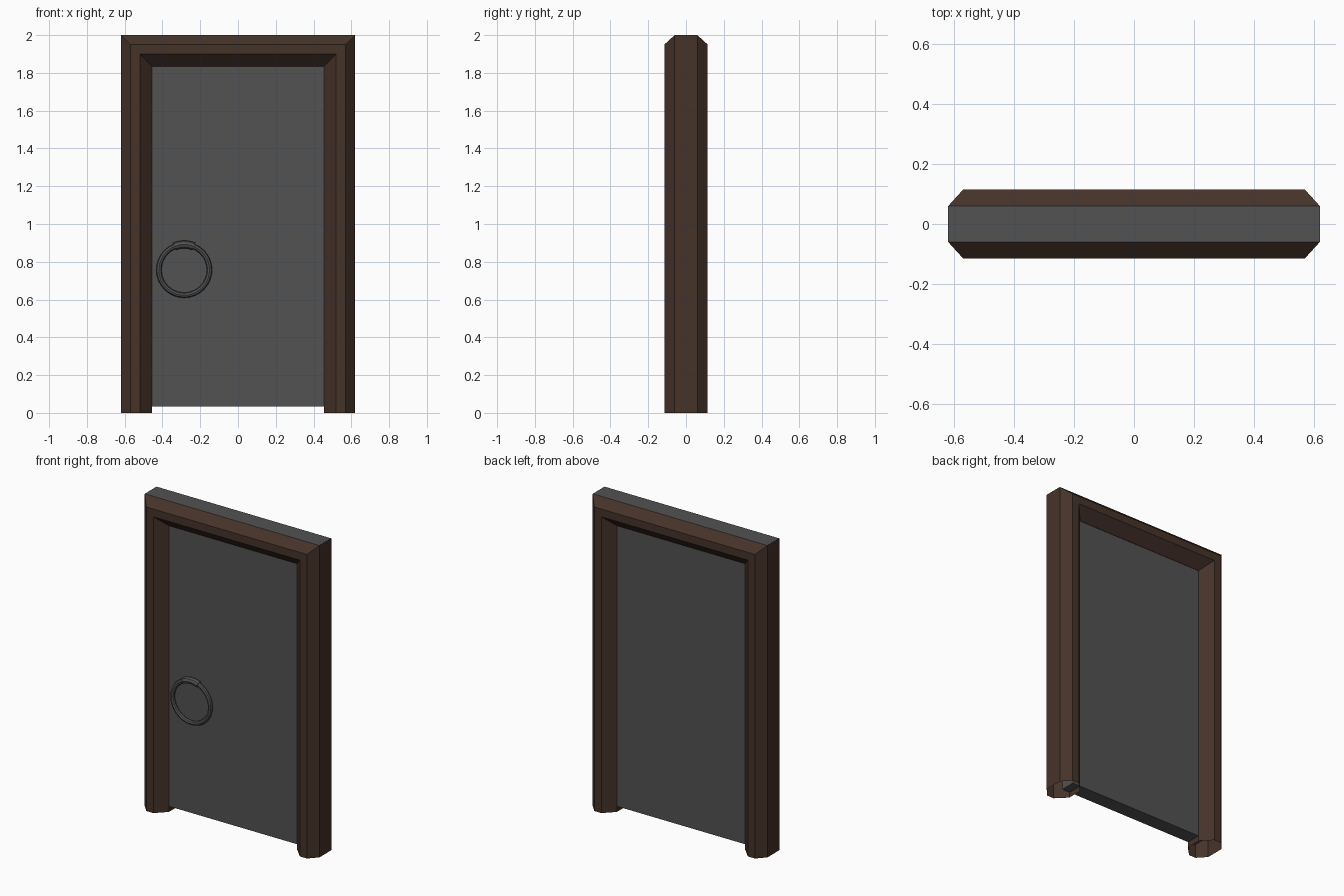
import bpy, bmesh
from math import cos, sin, pi, radians

if "Cube" in bpy.data.objects:
    bpy.data.objects.remove(bpy.data.objects["Cube"])


def material(name, color):
    m = bpy.data.materials.new(name)
    m.diffuse_color = (*color, 1)
    m.use_nodes = True
    m.node_tree.nodes["Principled BSDF"].inputs["Base Color"].default_value = m.diffuse_color
    return m


brown = material("brown_wood", (0.06, 0.033, 0.022))
grey = material("dark_grey", (0.085, 0.085, 0.085))


def sweep(name, rings, mats, loop=False, caps=False):
    """Skin a series of closed cross-sections."""
    bm = bmesh.new()
    vs = [[bm.verts.new(p) for p in r] for r in rings]
    n, k = len(vs), len(vs[0])
    for i in range(n if loop else n - 1):
        a, b = vs[i], vs[(i + 1) % n]
        for j in range(k):
            bm.faces.new((a[j], a[(j + 1) % k], b[(j + 1) % k], b[j]))
    if caps:
        bm.faces.new(vs[0])
        bm.faces.new(vs[-1])
    bmesh.ops.recalc_face_normals(bm, faces=bm.faces)
    me = bpy.data.meshes.new(name)
    bm.to_mesh(me)
    bm.free()
    for m in mats:
        me.materials.append(m)
    ob = bpy.data.objects.new(name, me)
    bpy.context.collection.objects.link(ob)
    return ob


# Door frame: chamfered section mitred around the opening, open at the feet
half = [(0, -0.06), (0.05, -0.115), (0.10, -0.115), (0.165, -0.05)]
section = half + [(t, -y) for t, y in reversed(half)]
frame = sweep("door_frame", [
    [(s * (0.62 - t), y, (2 - t) if top else 0) for t, y in section]
    for s, top in ((-1, 0), (-1, 1), (1, 1), (1, 0))], [brown, grey])
# Grey strip along the very top
for f in frame.data.polygons:
    if f.center.z > 1.99:
        f.material_index = 1

# Door slab, tucked into the hollow frame
x0, y0 = 0.51, 0.048
sweep("door_panel", [[(-x0, -y0, z), (x0, -y0, z), (x0, y0, z), (-x0, y0, z)]
                     for z in (0.035, 1.88)], [grey], caps=True)


# Pull ring and the sleeve holding it
def ring_section(angle, major, minor, sides=8):
    out = []
    for j in range(sides):
        b = 2 * pi * j / sides
        r = major + minor * cos(b)
        out.append((-0.285 + r * cos(angle), -0.064 + minor * sin(b),
                    0.757 + r * sin(angle)))
    return out


sweep("pull_ring", [ring_section(2 * pi * i / 32, 0.134, 0.014)
                    for i in range(32)], [grey], loop=True)
sweep("ring_sleeve", [ring_section(radians(67.5 + 11.25 * i), 0.135, 0.021)
                      for i in range(5)], [grey], caps=True)
